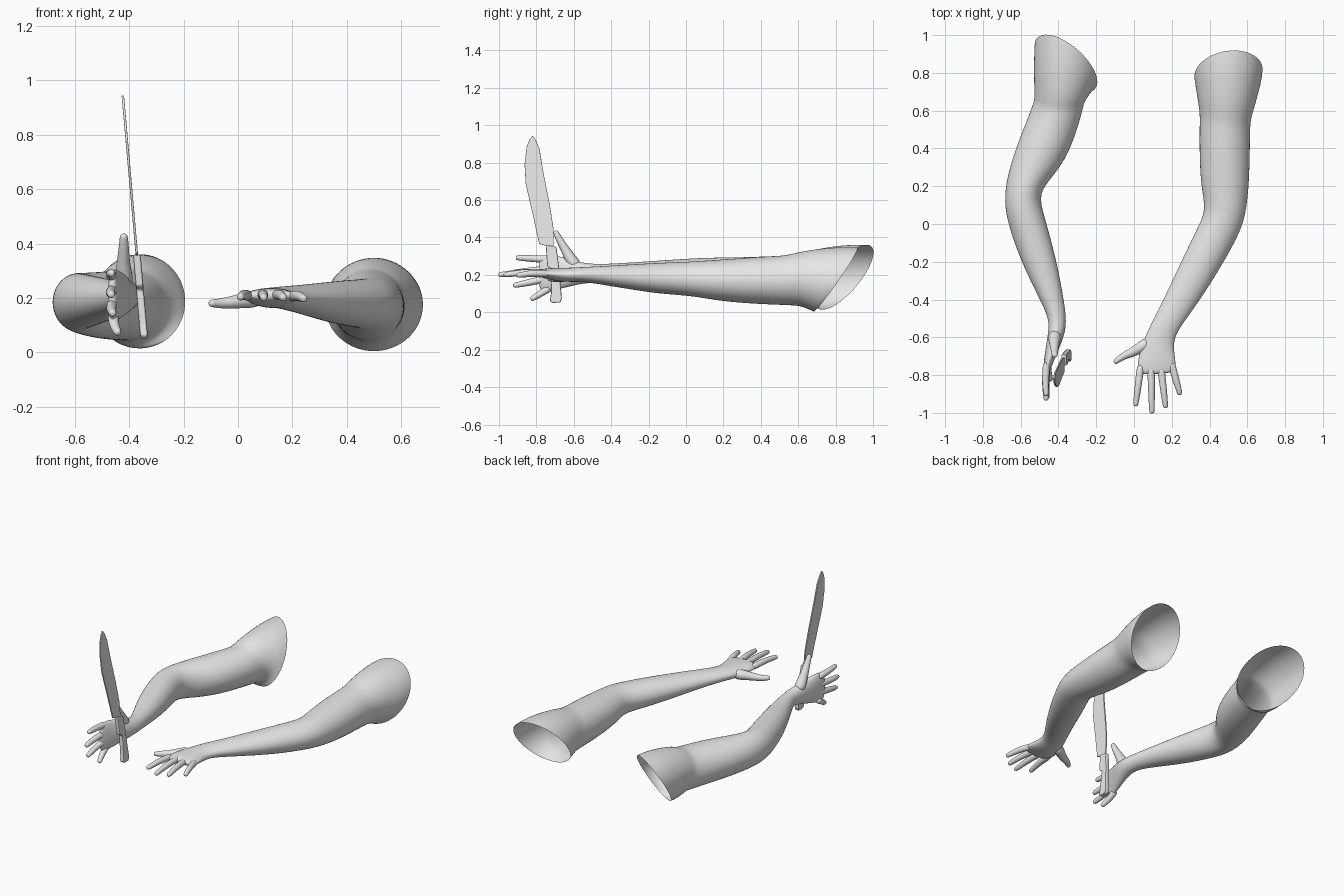
import bpy, bmesh, math
from mathutils import Vector

grey = bpy.data.materials.new("plain_grey")
grey.diffuse_color = (0.8, 0.8, 0.8, 1)


def add_object(name, bm):
    mesh = bpy.data.meshes.new(name)
    bm.to_mesh(mesh)
    bm.free()
    mesh.materials.append(grey)
    obj = bpy.data.objects.new(name, mesh)
    bpy.context.collection.objects.link(obj)
    return obj


def loft(name, rings, segs, levels, cap_start=False):
    """Skin elliptical rings (centre, u, v) and close the far end."""
    bm = bmesh.new()
    rows = []
    for c, u, v in rings:
        rows.append([bm.verts.new(c + u * math.cos(a) + v * math.sin(a))
                     for a in (2 * math.pi * k / segs for k in range(segs))])
    for a, b in zip(rows, rows[1:]):
        for j in range(segs):
            k = (j + 1) % segs
            bm.faces.new((a[j], a[k], b[k], b[j]))
    bm.faces.new(rows[-1])
    if cap_start:
        bm.faces.new(rows[0][::-1])
    for f in bm.faces:
        f.smooth = True
    obj = add_object(name, bm)
    sub = obj.modifiers.new("smooth", 'SUBSURF')
    sub.levels = sub.render_levels = levels
    return obj


def arm(name, sections):
    """Section: left x, y, right x, y, low z, high z, forward lean of the top."""
    rings = []
    for lx, ly, rx, ry, lo, hi, lean in sections:
        centre = Vector(((lx + rx) / 2, (ly + ry) / 2, (lo + hi) / 2))
        rings.append((centre, Vector(((rx - lx) / 2, (ry - ly) / 2, 0)),
                      Vector((0, lean, (hi - lo) / 2))))
    return loft(name, rings, 16, 2)


def finger(name, points, radii):
    """Tapered tube with a rounded tip."""
    pts = [Vector(p) for p in points]
    rings = []
    for i, (p, r) in enumerate(zip(pts, radii)):
        d = (pts[min(i + 1, len(pts) - 1)] - pts[max(i - 1, 0)]).normalized()
        u = d.cross(Vector((0.3, 0.2, 0.9))).normalized()
        rings.append((p, u * r, d.cross(u) * r))
    c, u, v = rings.pop()
    d = u.cross(v).normalized() * u.length
    rings += [(c - d, u, v), (c - d * 0.3, u * 0.85, v * 0.85), (c, u * 0.4, v * 0.4)]
    return loft(name, rings, 8, 2, True)


def plate(name, outline, thick, bevel):
    """Flat knife part from a side outline (y, z), tilted sideways with height."""
    bm = bmesh.new()
    sides = []
    for s in (-1, 1):
        sides.append([bm.verts.new((-0.345 - 0.088 * (z - 0.05) + s * thick / 2, y, z))
                      for y, z in outline])
    n = len(outline)
    bm.faces.new(sides[0])
    bm.faces.new(sides[1][::-1])
    for i in range(n):
        j = (i + 1) % n
        bm.faces.new((sides[0][i], sides[1][i], sides[1][j], sides[0][j]))
    bmesh.ops.recalc_face_normals(bm, faces=bm.faces)
    obj = add_object(name, bm)
    mod = obj.modifiers.new("edges", 'BEVEL')
    mod.width = bevel
    mod.segments = 2
    return obj


# Arm holding the knife, from open shoulder to knuckles
arm("knife_arm", [
    (-0.53, 0.95, -0.19, 0.75, 0.01, 0.365, 0.12),
    (-0.535, 0.83, -0.205, 0.72, 0.01, 0.365, 0.06),
    (-0.53, 0.69, -0.245, 0.67, 0.025, 0.335, -0.02),
    (-0.53, 0.655, -0.265, 0.635, 0.04, 0.31, -0.03),
    (-0.55, 0.60, -0.275, 0.57, 0.04, 0.305, -0.03),
    (-0.63, 0.40, -0.345, 0.36, 0.045, 0.30, 0),
    (-0.675, 0.25, -0.43, 0.25, 0.06, 0.295, 0),
    (-0.69, 0.12, -0.505, 0.16, 0.075, 0.295, 0),
    (-0.67, 0.00, -0.475, 0.05, 0.085, 0.29, 0),
    (-0.60, -0.20, -0.41, -0.18, 0.11, 0.275, 0),
    (-0.50, -0.40, -0.37, -0.40, 0.15, 0.26, 0),
    (-0.45, -0.50, -0.355, -0.52, 0.16, 0.258, 0),
    (-0.455, -0.58, -0.37, -0.60, 0.145, 0.275, 0),
    (-0.472, -0.68, -0.41, -0.69, 0.12, 0.305, 0),
    (-0.482, -0.76, -0.44, -0.765, 0.105, 0.31, 0),
    (-0.475, -0.79, -0.45, -0.79, 0.13, 0.29, 0),
])

# Open hand arm, from open shoulder to knuckles
arm("open_arm", [
    (0.315, 0.78, 0.685, 0.82, 0.0, 0.35, 0.12),
    (0.32, 0.74, 0.68, 0.76, 0.0, 0.355, 0.07),
    (0.335, 0.65, 0.65, 0.65, 0.01, 0.335, -0.01),
    (0.345, 0.59, 0.628, 0.575, 0.03, 0.31, -0.035),
    (0.345, 0.54, 0.617, 0.53, 0.035, 0.305, -0.03),
    (0.343, 0.40, 0.617, 0.40, 0.04, 0.30, 0),
    (0.35, 0.20, 0.612, 0.20, 0.055, 0.285, 0),
    (0.38, 0.08, 0.592, 0.04, 0.08, 0.275, 0),
    (0.34, -0.01, 0.56, -0.05, 0.09, 0.27, 0),
    (0.27, -0.15, 0.48, -0.20, 0.10, 0.265, 0),
    (0.165, -0.38, 0.335, -0.43, 0.14, 0.25, 0),
    (0.078, -0.55, 0.225, -0.57, 0.165, 0.242, 0),
    (0.04, -0.64, 0.21, -0.64, 0.16, 0.238, 0),
    (0.018, -0.72, 0.22, -0.71, 0.17, 0.238, 0),
    (0.015, -0.775, 0.225, -0.765, 0.185, 0.232, 0),
    (0.04, -0.80, 0.205, -0.79, 0.195, 0.225, 0),
])

# Fingers: knuckle and tip, with a slightly raised middle joint
open_hand = {
    "index": ((0.037, -0.74, 0.208), (0.008, -0.965, 0.203)),
    "middle": ((0.09, -0.74, 0.212), (0.095, -1.003, 0.20)),
    "ring": ((0.14, -0.74, 0.21), (0.168, -0.975, 0.20)),
    "little": ((0.195, -0.73, 0.206), (0.245, -0.905, 0.196)),
}
knife_hand = {
    "index": ((-0.462, -0.73, 0.282), (-0.465, -0.91, 0.292)),
    "middle": ((-0.462, -0.74, 0.23), (-0.465, -0.935, 0.212)),
    "ring": ((-0.462, -0.74, 0.18), (-0.46, -0.925, 0.142)),
    "little": ((-0.46, -0.72, 0.135), (-0.44, -0.83, 0.068)),
}
for hand, digits, lift in (("open", open_hand, (0, 0, 0.008)),
                           ("knife", knife_hand, (-0.006, 0, 0))):
    for digit, (base, tip) in digits.items():
        a, b = Vector(base), Vector(tip)
        mid = a.lerp(b, 0.55) + Vector(lift)
        finger(f"{hand}_hand_{digit}_finger", (a, a.lerp(mid, 0.5), mid, b),
               (0.023, 0.021, 0.02, 0.016))

# Thumbs
finger("open_hand_thumb",
       ((0.085, -0.62, 0.20), (0.035, -0.655, 0.193), (-0.02, -0.685, 0.184),
        (-0.06, -0.70, 0.18), (-0.105, -0.735, 0.18)),
       (0.036, 0.034, 0.025, 0.021, 0.016))
finger("knife_hand_thumb",
       ((-0.42, -0.58, 0.235), (-0.42, -0.615, 0.28), (-0.422, -0.645, 0.335),
        (-0.42, -0.67, 0.375), (-0.42, -0.70, 0.435)),
       (0.04, 0.036, 0.026, 0.022, 0.017))

# Knife
plate("blade", [(-0.785, 0.365), (-0.708, 0.345), (-0.708, 0.445), (-0.729, 0.58),
                (-0.761, 0.74), (-0.783, 0.874), (-0.805, 0.925), (-0.82, 0.945),
                (-0.836, 0.925), (-0.852, 0.885), (-0.863, 0.79), (-0.857, 0.686),
                (-0.82, 0.525)], 0.009, 0.002)
plate("handle", [(-0.75, 0.36), (-0.693, 0.35), (-0.68, 0.25), (-0.664, 0.075),
                 (-0.672, 0.052), (-0.715, 0.05), (-0.728, 0.062), (-0.722, 0.10),
                 (-0.718, 0.23), (-0.742, 0.245)], 0.028, 0.006)
